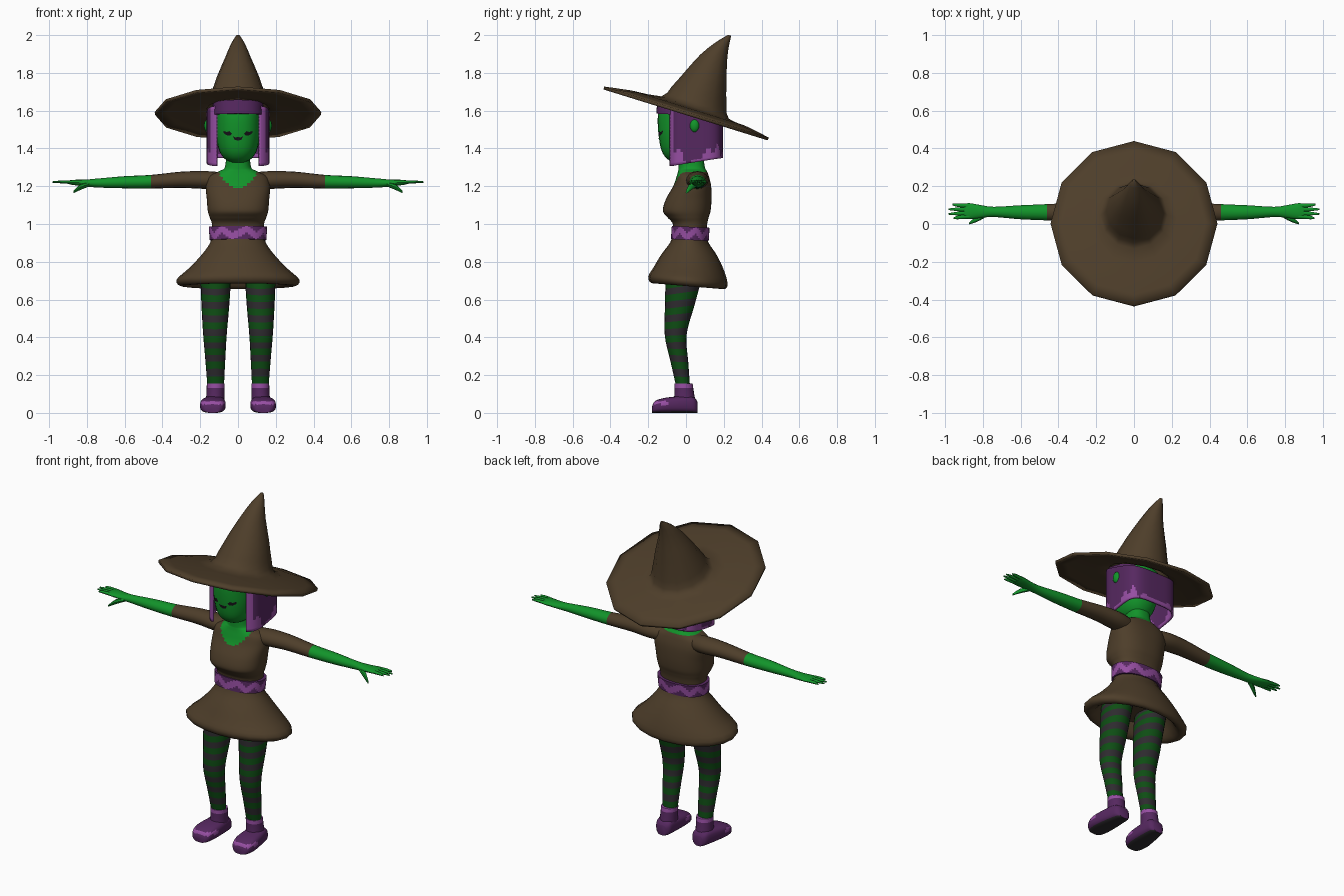
import bpy, bmesh, math
from mathutils import Vector

cube = bpy.data.objects.get("Cube")
if cube:
    bpy.data.objects.remove(cube, do_unlink=True)


def material(name, *rgb):
    m = bpy.data.materials.new(name)
    m.use_nodes = True
    col = [((c / 255 + 0.055) / 1.055) ** 2.4 for c in rgb] + [1]
    m.diffuse_color = col
    m.node_tree.nodes["Principled BSDF"].inputs["Base Color"].default_value = col
    return m


BROWN = material("brown cloth", 78, 62, 42)
SKIN = material("green skin", 18, 148, 42)
STRIPE = material("dark green stripe", 14, 78, 20)
CHARCOAL = material("charcoal", 46, 43, 47)
PURPLE = material("dark purple", 86, 40, 96)
LILAC = material("light purple", 150, 78, 162)
BLACK = material("black", 22, 18, 24)


def finish(name, bm, mats, thick=0, angle=45):
    bmesh.ops.recalc_face_normals(bm, faces=bm.faces)
    me = bpy.data.meshes.new(name)
    bm.to_mesh(me)
    bm.free()
    ob = bpy.data.objects.new(name, me)
    bpy.context.collection.objects.link(ob)
    for m in mats:
        me.materials.append(m)
    bpy.ops.object.select_all(action="DESELECT")
    ob.select_set(True)
    bpy.context.view_layer.objects.active = ob
    bpy.ops.object.shade_smooth_by_angle(angle=math.radians(angle))
    if thick:
        mod = ob.modifiers.new("thickness", "SOLIDIFY")
        mod.thickness, mod.offset = thick, 0
    return ob


def grid(name, rows, mats, rule=None, closed=True, caps=(True, True), thick=0, angle=45):
    """Skin rows of points; rule(centre, row, column) gives the material index."""
    bm = bmesh.new()
    vs = [[bm.verts.new(p) for p in row] for row in rows]
    n = len(rows[0])
    for r in range(len(rows) - 1):
        for c in range(n if closed else n - 1):
            d = (c + 1) % n
            f = bm.faces.new((vs[r][c], vs[r][d], vs[r + 1][d], vs[r + 1][c]))
            if rule:
                f.material_index = int(rule(f.calc_center_median(), r, c))
    for use, r in zip(caps, (0, len(rows) - 1)):
        if use:
            f = bm.faces.new(vs[r])
            if rule:
                f.material_index = int(rule(f.calc_center_median(), min(r, len(rows) - 2), 0))
    return finish(name, bm, mats, thick, angle)


def spow(v, p):
    return math.copysign(abs(v) ** (2 / p), v)


def loft(name, keys, mats, rule=None, axis="Z", n=24, steps=4, p=2, **kw):
    """Smoothly interpolated sections: x, y, z, radius u, radius v, tilt."""
    secs = []
    for i in range(len(keys) - 1):
        a, b, c, d = (keys[min(max(j, 0), len(keys) - 1)] for j in range(i - 1, i + 3))
        for k in range(steps):
            t = k / steps
            secs.append([B + t / 2 * (C - A + t * (2 * A - 5 * B + 4 * C - D + t * (3 * (B - C) + D - A)))
                         for A, B, C, D in zip(a, b, c, d)])
    secs.append(keys[-1])
    rows = []
    for x, y, z, ru, rv, tilt in secs:
        row = []
        for j in range(n):
            a = math.tau * j / n + math.pi / 2
            u, v = ru * spow(math.cos(a), p), rv * spow(math.sin(a), p)
            row.append({"Z": (x + u, y + v, z + tilt * v),
                        "X": (x, y + u, z + v),
                        "Y": (x + u, y, z + v)}[axis])
        rows.append(row)
    return grid(name, rows, mats, rule, **kw)


def body(z, front, back, half, tilt=0, x=0):
    return (x, (front + back) / 2, z, half, (back - front) / 2, tilt)


# Hat: drooping twelve-sided brim and a bent cone
loft("hat", [(0, 0, 1.585, .44, .435, -.31), (0, .01, 1.606, .3, .3, -.31),
             (0, .045, 1.61, .175, .175, -.33), (0, .068, 1.675, .14, .138, -.34),
             (0, .103, 1.775, .105, .103, -.25), (0, .145, 1.88, .06, .065, -.15),
             (0, .188, 1.95, .03, .032, -.05), (0, .228, 1.993, .004, .004, 0)],
     [BROWN], n=12, steps=2, caps=(False, True), thick=.016)

# Head
head = loft("head", [body(1.325, -.06, .06, .03), body(1.345, -.10, .09, .07),
                     body(1.39, -.13, .12, .1), body(1.47, -.145, .14, .117),
                     body(1.55, -.15, .15, .12), body(1.6, -.145, .14, .12)],
            [SKIN], p=2.3)

# Painted face, laid on the head surface
bpy.context.view_layer.update()


def face_plate(name, points):
    bm = bmesh.new()
    vs = []
    for x, z in points:
        hit, loc, _, _ = head.ray_cast(Vector((x, -1, z)), Vector((0, 1, 0)))
        vs.append(bm.verts.new(loc + Vector((0, -.004, 0))))
    bm.faces.new(vs)
    finish(name, bm, [BLACK])


for side, s in (("left", 1), ("right", -1)):
    face_plate(side + "_eye", [(s * x, z) for x, z in (
        (.032, 1.478), (.04, 1.469), (.058, 1.469), (.075, 1.48), (.078, 1.494), (.06, 1.487), (.045, 1.492))])
face_plate("mouth", [(-.026, 1.464), (-.014, 1.458), (0, 1.461), (.014, 1.458), (.026, 1.464),
                     (.02, 1.447), (0, 1.441), (-.02, 1.447)])

# Hair: boxy bob open at the face, with pale dripping tips
GAP, COLS, ROWS = .51, 56, 18
hair = []
for r in range(ROWS + 1):
    row = []
    for c in range(COLS + 1):
        a = GAP + (math.tau - 2 * GAP) * c / COLS
        x, y = .16 * spow(math.sin(a), 4), .05 - .14 * spow(math.cos(a), 4)
        low, high = 1.305 + .16 * (y + .09), 1.6 - .31 * y
        row.append((x, y, low + (high - low) * r / ROWS))
    hair.append(row)


def hair_rule(co, r, c):
    edge = min(c, COLS - 1 - c)
    drip = 3 + 2 * math.sin(edge * 1.1) + 2 * math.sin(edge * .47)
    return edge < 4 or r < drip


grid("hair", hair, [PURPLE, LILAC], hair_rule, closed=False, caps=(False, False), thick=.012)
loft("fringe", [body(1.577, -.157, .13, .135, -.05), body(1.63, -.152, .13, .135, -.2)],
     [PURPLE], p=2.4, steps=2)

# Torso with neck and scooped neckline
def neckline(co, r, c):
    return co.z > 1.277 or (co.y < .03 and co.z > 1.19 + 8 * co.x ** 2)


loft("torso", [body(.93, -.065, .105, .135), body(1.0, -.07, .112, .138), body(1.035, -.098, .12, .15),
               body(1.07, -.122, .13, .16), body(1.13, -.107, .135, .165), body(1.2, -.068, .133, .17),
               body(1.25, -.05, .122, .155), body(1.28, -.042, .11, .1), body(1.3, -.04, .1, .07),
               body(1.37, -.04, .09, .062)],
     [BROWN, SKIN], neckline, n=56, steps=7, p=2.4)

# Belt with a wavy band
loft("belt", [body(.915, -.08, .12, .15, -.05), body(.985, -.075, .125, .155, -.05)], [PURPLE, LILAC],
     lambda co, r, c: abs(r - 3.5 - 2 * math.sin(c * math.tau / 8)) < 2, n=64, steps=8, p=2.3)

# Flared skirt, turned under at the hem
loft("skirt", [body(.95, -.065, .105, .135), body(.9, -.085, .12, .148), body(.84, -.13, .16, .19),
               body(.77, -.172, .195, .255), body(.705, -.2, .22, .326, -.08),
               body(.672, -.185, .207, .305, -.08), body(.685, -.15, .175, .26, -.08),
               body(.76, -.12, .15, .2)], [BROWN], n=20, steps=3)

for side, s in (("left", 1), ("right", -1)):
    # Ear
    bm = bmesh.new()
    bmesh.ops.create_uvsphere(bm, u_segments=12, v_segments=8, radius=1)
    for v in bm.verts:
        v.co = (s * .162 + v.co.x * .018, .045 + v.co.y * .026, 1.52 + v.co.z * .034)
    finish(side + "_ear", bm, [SKIN])

    # Sleeve, forearm and palm
    arm = [(.1, .055, 1.23, .05, .045), (.18, .06, 1.233, .06, .047), (.3, .062, 1.234, .052, .043),
           (.46, .062, 1.224, .043, .036), (.6, .062, 1.221, .037, .032), (.74, .064, 1.217, .027, .024),
           (.81, .066, 1.217, .034, .018), (.87, .068, 1.22, .042, .014), (.9, .068, 1.221, .038, .009)]
    loft(side + "_arm", [(s * x, y, z, u, v, 0) for x, y, z, u, v in arm], [BROWN, SKIN],
         lambda co, r, c: abs(co.x) > .46, axis="X", n=16)

    # Fingers and thumb
    for i, (y0, y1, tip) in enumerate(((.04, .03, .955), (.058, .053, .98), (.077, .078, .982), (.096, .103, .96))):
        loft(f"{side}_finger_{i + 1}", [(s * .87, y0, 1.221, .011, .01, 0), (s * .93, (y0 + y1) / 2, 1.223, .01, .008, 0),
                                        (s * tip, y1, 1.222, .004, .004, 0)], [SKIN], axis="X", n=8, steps=2)
    loft(side + "_thumb", [(s * .79, .05, 1.21, .018, .012, 0), (s * .835, .024, 1.195, .015, .015, 0),
                           (s * .872, .003, 1.168, .005, .006, 0)], [SKIN], axis="X", n=8, steps=2)

    # Striped leg
    loft(side + "_leg", [body(.77, -.1, .11, .08, .1, s * .118), body(.7, -.108, .085, .08, .15, s * .118),
                         body(.56, -.112, .045, .073, .12, s * .12), body(.41, -.112, .003, .062, .05, s * .122),
                         body(.27, -.082, .012, .052, -.05, s * .12), body(.13, -.05, .022, .043, 0, s * .118)],
         [STRIPE, CHARCOAL], lambda co, r, c: r % 2, n=20)

    # Boot shaft with pale cuff, and shoe with dark sole
    loft(side + "_boot_shaft", [body(.04, -.07, .055, .052, 0, s * .122), body(.09, -.062, .045, .048, 0, s * .12),
                                body(.155, -.06, .035, .047, 0, s * .118)],
         [PURPLE, LILAC], lambda co, r, c: co.z > .138, n=20, steps=5)
    shoe = [(-.18, .135, .035, .032), (-.165, .135, .056, .062), (-.12, .134, .067, .078),
            (-.06, .13, .064, .086), (.01, .125, .055, .09), (.045, .122, .047, .08), (.06, .122, .03, .06)]

    def shoe_rule(co, r, c):
        if co.z < .008:
            return 2
        return co.y < -.09 and .044 < co.z < .062

    loft(side + "_shoe", [(s * x, y, h / 2, w, h / 2, 0) for y, x, w, h in shoe], [PURPLE, LILAC, CHARCOAL],
         shoe_rule, axis="Y", n=24, p=3)
